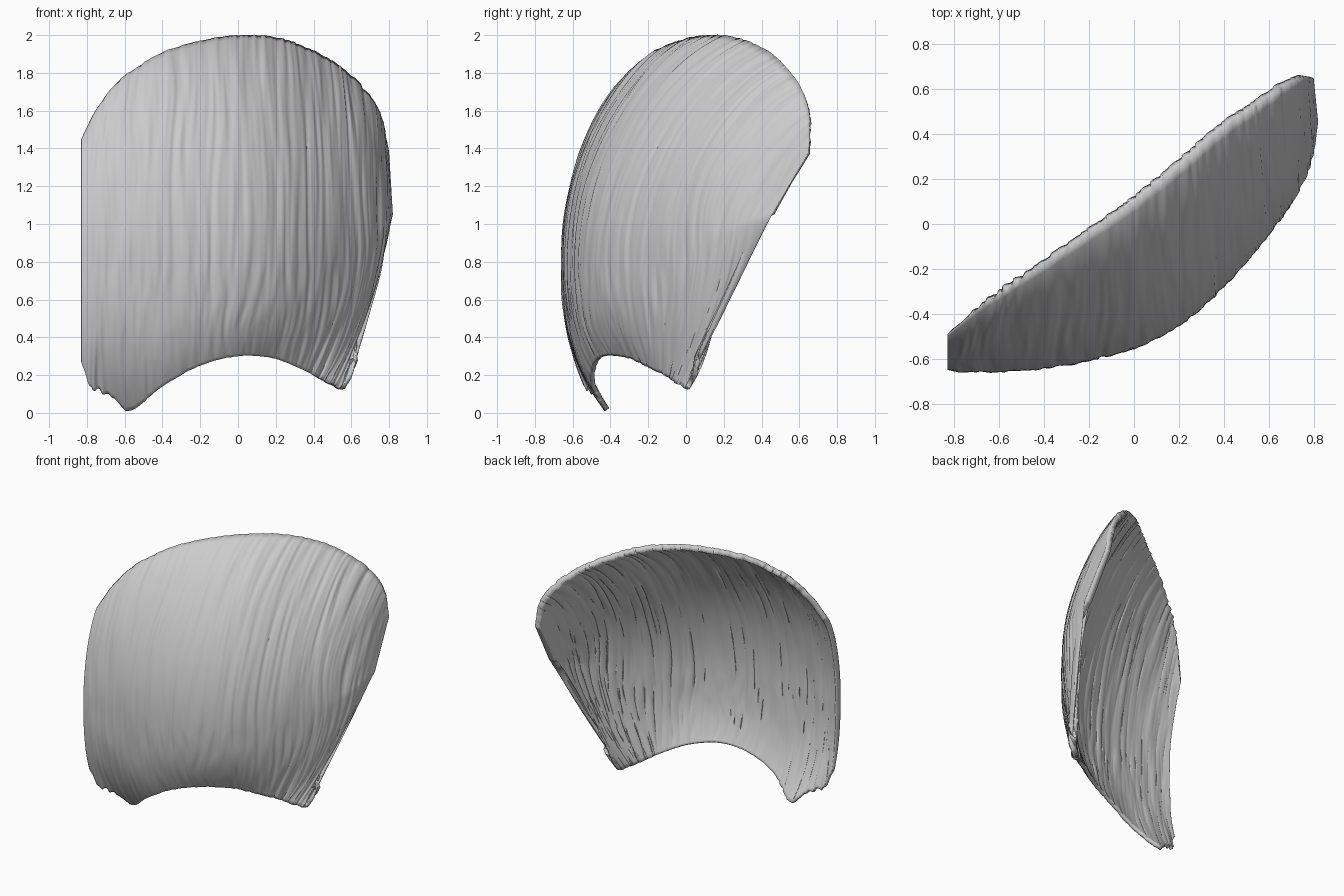
import bpy, bmesh, math
from mathutils import Vector, noise

cube = bpy.data.objects.get("Cube")
if cube:
    bpy.data.objects.remove(cube, do_unlink=True)

# Guide strands: lower tip, fullest point, upper rim
GUIDES = [
    ((-.83, -.58, .27), (-.83, -.65, .8), (-.83, -.49, 1.45)),
    ((-.78, -.54, .14), (-.77, -.66, .8), (-.76, -.43, 1.59)),
    ((-.66, -.48, .08), (-.69, -.66, .8), (-.67, -.36, 1.72)),
    ((-.57, -.43, .01), (-.6, -.66, .8), (-.58, -.3, 1.8)),
    ((-.4, -.5, .14), (-.4, -.645, .8), (-.4, -.18, 1.91)),
    ((-.2, -.49, .25), (-.2, -.61, .8), (-.2, -.04, 1.97)),
    ((0, -.43, .3), (.03, -.545, .8), (0, .1, 2)),
    ((.18, -.31, .29), (.25, -.42, .8), (.2, .26, 1.99)),
    ((.34, -.18, .23), (.45, -.23, .82), (.4, .43, 1.92)),
    ((.42, -.1, .19), (.6, -.05, .86), (.55, .53, 1.83)),
    ((.48, -.06, .16), (.71, .1, .92), (.67, .61, 1.72)),
    ((.53, -.02, .14), (.79, .27, .99), (.76, .655, 1.57)),
    ((.56, 0, .13), (.82, .455, 1.05), (.8, .65, 1.38)),
]
COLUMNS, ROWS = 280, 72
LEFT_CUT = -.83
SWEEP = math.radians(50)


def spline(points, t):
    """Catmull-Rom point at t (0 to 1) along a list of points."""
    last = len(points) - 1
    f = t * last
    i = min(int(f), last - 1)
    f -= i
    a, b, c, d = (Vector(points[max(0, min(last, i + k))]) for k in (-1, 0, 1, 2))
    return b + f * .5 * ((c - a) + f * ((2 * a - 5 * b + 4 * c - d) + f * (3 * (b - c) + d - a)))


def strand_point(tip, full, rim, u, w):
    """Point on a strand; w runs from -1 at the tip to 1 at the rim."""
    if w < 0:
        p = full.lerp(tip, (-w) ** (2.6 - 1.6 * u ** 4))
        p.z = full.z + (tip.z - full.z) * -w
    else:
        # The dome rolls over at the rim, and straightens to the side edge
        straight = max(0, (u - .75) / .25) ** 2
        arc = (1 - math.cos(w * SWEEP)) / (1 - math.cos(SWEEP))
        across = (arc + .08 * w ** 14) / 1.08
        up = math.sin(w * SWEEP) / math.sin(SWEEP)
        p = full.lerp(rim, across + (w - across) * straight)
        p.z = full.z + (rim.z - full.z) * (up + (w - up) * straight)
    return p


def groove(s, w):
    """Height of the strand relief at distance s around the shell."""
    drift = s + .04 * noise.noise(Vector((s * 4, w * 2, 5)))
    broad = noise.noise(Vector((drift * 17, w * 1.8, 0)))
    fine = noise.noise(Vector((drift * 36, w * 3, 9)))
    return .007 * broad + .004 * fine - .003 * abs(broad)


# Curved outer sheet
bm = bmesh.new()
grid, params = [], []
tips, fulls, rims = zip(*GUIDES)
for i in range(COLUMNS + 1):
    u = i / COLUMNS
    tip, full, rim = (spline(row, u) for row in (tips, fulls, rims))
    # Ragged tips toward both sides
    ragged = max(0, abs(u - .5) - .25) * .15
    tip.z = max(0, tip.z + ragged * noise.noise(Vector((tip.x * 40, 3, 0))))
    fade = min(1, u * 10, (1 - u) * 10)
    column = []
    for j in range(ROWS + 1):
        w = 2 * j / ROWS - 1
        column.append(bm.verts.new(strand_point(tip, full, rim, u, w)))
        params.append((w, fade * groove(full.x + full.y, w)))
    grid.append(column)
for a, b in zip(grid, grid[1:]):
    for j in range(ROWS):
        bm.faces.new((a[j], b[j], b[j + 1], a[j + 1]))
bm.normal_update()
for v, (w, height) in zip(bm.verts, params):
    v.co += v.normal * height
    v.co.x = max(v.co.x, LEFT_CUT)
mesh = bpy.data.meshes.new("strand_shell")
bm.to_mesh(mesh)
bm.free()
shell = bpy.data.objects.new("strand_shell", mesh)
bpy.context.collection.objects.link(shell)

# Thickness, thinner toward the tips and rim
group = shell.vertex_groups.new(name="thickness")
for index, (w, height) in enumerate(params):
    group.add([index], 1 - (.2 if w > 0 else .5) * w * w, "REPLACE")
solid = shell.modifiers.new("thickness", "SOLIDIFY")
solid.thickness = .05
solid.offset = -1
solid.vertex_group = group.name

# One plain grey
grey = bpy.data.materials.new("light_grey")
grey.use_nodes = True
colour = (.6, .6, .6, 1)
grey.diffuse_color = colour
grey.node_tree.nodes["Principled BSDF"].inputs["Base Color"].default_value = colour
mesh.materials.append(grey)

bpy.context.view_layer.objects.active = shell
shell.select_set(True)
bpy.ops.object.shade_smooth_by_angle(angle=math.radians(40))
